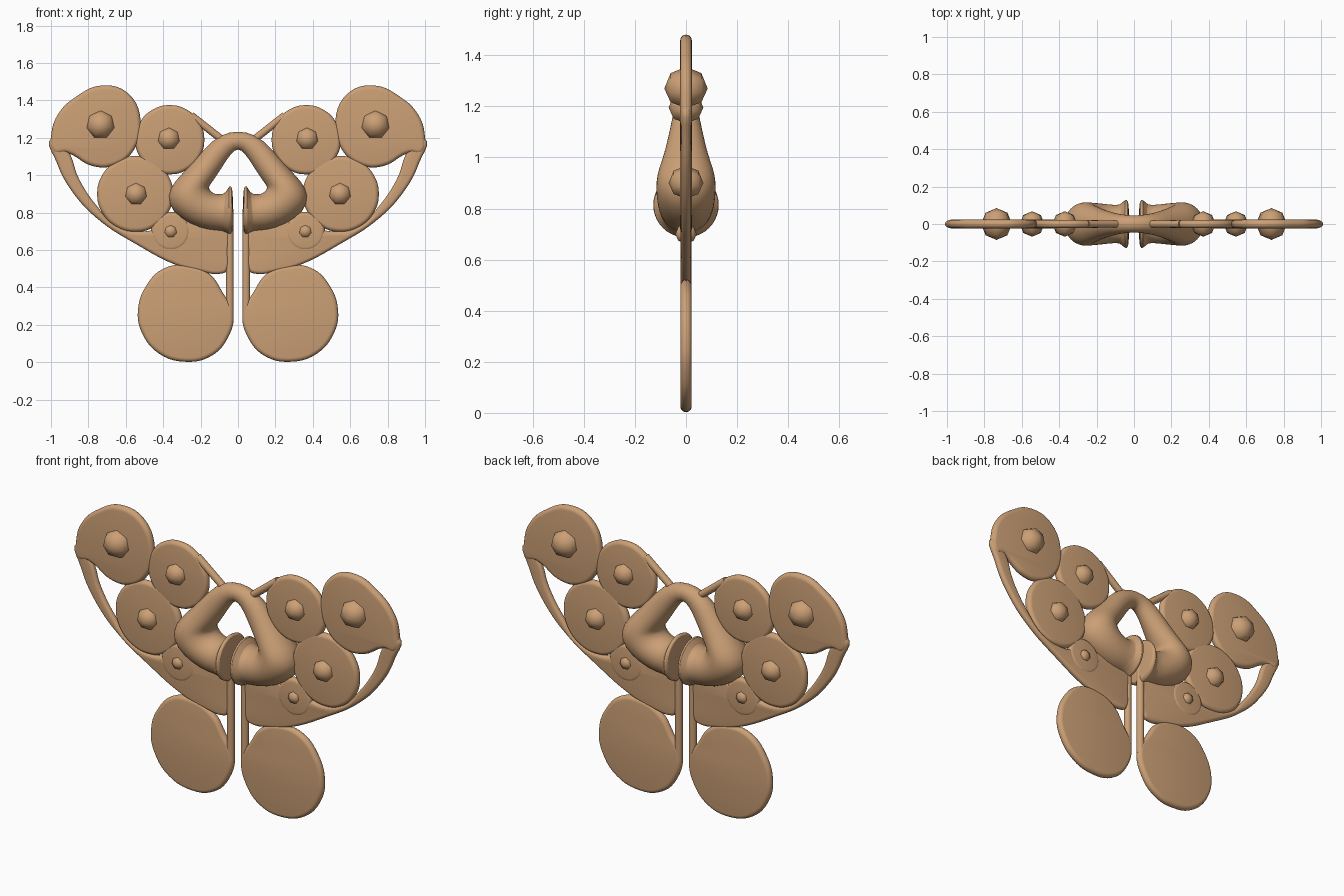
import bpy, bmesh, math
from mathutils import Vector

cube = bpy.data.objects.get("Cube")
if cube:
    bpy.data.objects.remove(cube, do_unlink=True)

clay = bpy.data.materials.new("warm_tan")
clay.use_nodes = True
TAN = (0.6, 0.35, 0.18, 1)
clay.diffuse_color = TAN
clay.node_tree.nodes["Principled BSDF"].inputs["Base Color"].default_value = TAN


def finish(name, mesh, subdivide=0):
    """Link a mesh for the +x side, mirror it and smooth it."""
    obj = bpy.data.objects.new(name, mesh)
    bpy.context.collection.objects.link(obj)
    mesh.materials.clear()
    mesh.materials.append(clay)
    for p in mesh.polygons:
        p.material_index = 0
    bpy.ops.object.select_all(action='DESELECT')
    obj.select_set(True)
    bpy.context.view_layer.objects.active = obj
    bpy.ops.object.shade_smooth_by_angle(angle=math.radians(50))
    mirror = obj.modifiers.new("mirror", 'MIRROR')
    mirror.merge_threshold = 0.001
    if subdivide:
        obj.modifiers.new("round", 'SUBSURF').levels = subdivide
        obj.modifiers["round"].render_levels = subdivide
    return obj


def plate(name, points, depth):
    """Flat upright plate with a rounded rim, from an x-z outline."""
    curve = bpy.data.curves.new(name + "_outline", 'CURVE')
    curve.dimensions = '2D'
    curve.fill_mode = 'BOTH'
    curve.bevel_depth = depth
    curve.offset = -depth
    curve.bevel_resolution = 3
    curve.resolution_u = 5
    spline = curve.splines.new('BEZIER')
    spline.bezier_points.add(len(points) - 1)
    for bp, (x, z) in zip(spline.bezier_points, points):
        bp.co = (x, z, 0)
        bp.handle_left_type = bp.handle_right_type = 'AUTO'
    spline.use_cyclic_u = True
    temp = bpy.data.objects.new(name + "_temp", curve)
    bpy.context.collection.objects.link(temp)
    bpy.context.view_layer.update()
    graph = bpy.context.evaluated_depsgraph_get()
    mesh = bpy.data.meshes.new_from_object(temp.evaluated_get(graph))
    bpy.data.objects.remove(temp, do_unlink=True)
    for v in mesh.vertices:
        x, z, y = v.co
        v.co = (x, -y, z)
    bm = bmesh.new()
    bm.from_mesh(mesh)
    bmesh.ops.remove_doubles(bm, verts=bm.verts, dist=0.0005)
    bmesh.ops.recalc_face_normals(bm, faces=bm.faces)
    bm.to_mesh(mesh)
    bm.free()
    return finish(name, mesh)


def circle(cx, cz, r, n=12):
    return [(cx + r * math.cos(math.tau * i / n), cz + r * math.sin(math.tau * i / n))
            for i in range(n)]


def stud(name, x, z, r):
    """Coarse faceted bead pointing front and back."""
    bm = bmesh.new()
    bmesh.ops.create_uvsphere(bm, u_segments=7, v_segments=4, radius=r)
    for v in bm.verts:
        v.co = (x + v.co.x, -v.co.z, z + v.co.y)
    mesh = bpy.data.meshes.new(name)
    bm.to_mesh(mesh)
    bm.free()
    return finish(name, mesh)


def rod(name, start, end, r):
    """Round bar between two x-z points."""
    a, b = Vector((start[0], 0, start[1])), Vector((end[0], 0, end[1]))
    bm = bmesh.new()
    bmesh.ops.create_cone(bm, cap_ends=True, segments=12, radius1=r, radius2=r,
                          depth=(b - a).length)
    turn = (b - a).to_track_quat('Z', 'Y')
    for v in bm.verts:
        v.co = turn @ v.co + (a + b) / 2
    mesh = bpy.data.meshes.new(name)
    bm.to_mesh(mesh)
    bm.free()
    return finish(name, mesh)


def ribbed_tube(name, ribs, sides=20):
    """Loft of ellipses, each given by outer x-z, inner x-z and depth."""
    bm = bmesh.new()
    rings = []
    for ox, oz, ix, iz, depth in ribs:
        ring = []
        for k in range(sides):
            t = math.tau * k / sides
            f = (1 + math.cos(t)) / 2
            ring.append(bm.verts.new((ix + (ox - ix) * f, depth * math.sin(t),
                                      iz + (oz - iz) * f)))
        rings.append(ring)
    for a, b in zip(rings, rings[1:]):
        for k in range(sides):
            n = (k + 1) % sides
            bm.faces.new((a[k], a[n], b[n], b[k]))
    bm.faces.new(rings[-1])
    bmesh.ops.recalc_face_normals(bm, faces=bm.faces)
    mesh = bpy.data.meshes.new(name)
    bm.to_mesh(mesh)
    bm.free()
    return finish(name, mesh, 1)


# Central loop: thin at the apex, swelling, curling in to flared ends
ribbed_tube("center_loop", [
    (0, 1.24, 0, 1.145, .045), (.096, 1.22, .035, 1.12, .05),
    (.176, 1.15, .08, 1.05, .065), (.257, 1.05, .125, .98, .085),
    (.34, .97, .152, .945, .108), (.385, .89, .155, .93, .118),
    (.355, .805, .14, .91, .118), (.257, .735, .12, .9, .112),
    (.15, .702, .09, .9, .105), (.08, .705, .065, .905, .1),
    (.05, .68, .048, .948, .135), (.028, .685, .03, .945, .13),
    (.027, .76, .027, .87, .06)])

# Wing rim that widens into the lower panel
plate("wing_panel", [
    (.995, 1.2), (.97, 1.07), (.87, .89), (.73, .75), (.55, .635), (.33, .52),
    (.2, .485), (.085, .475), (.06, .49), (.05, .6), (.06, .74), (.2, .76),
    (.36, .74), (.5, .7), (.65, .73), (.75, .83), (.85, .98), (.915, 1.14)], .018)

# Wing discs
plate("outer_disc", [
    (.73, 1.48), (.59, 1.44), (.52, 1.29), (.56, 1.13), (.67, 1.05), (.78, 1.05),
    (.915, 1.12), (.985, 1.12), (.998, 1.22), (.96, 1.33), (.866, 1.42)], .023)
plate("inner_disc", circle(.365, 1.19, .185), .022)
plate("middle_disc", circle(.55, .9, .203), .023)
plate("small_disc", circle(.36, .7, .105), .022)
rod("inner_disc_strut", (.085, 1.19), (.25, 1.32), .02)

# Beads in the disc centres
stud("outer_stud", .735, 1.27, .085)
stud("inner_stud", .37, 1.195, .068)
stud("middle_stud", .545, .9, .068)
stud("small_stud", .36, .7, .042)

# Hanging tails
plate("tail_disc", [
    (.28, .003), (.42, .045), (.515, .16), (.535, .28), (.49, .41), (.4, .5),
    (.27, .518), (.15, .47), (.08, .37), (.025, .27), (.06, .12), (.15, .03)], .022)
rod("tail_stem", (.044, .25), (.044, .82), .021)
